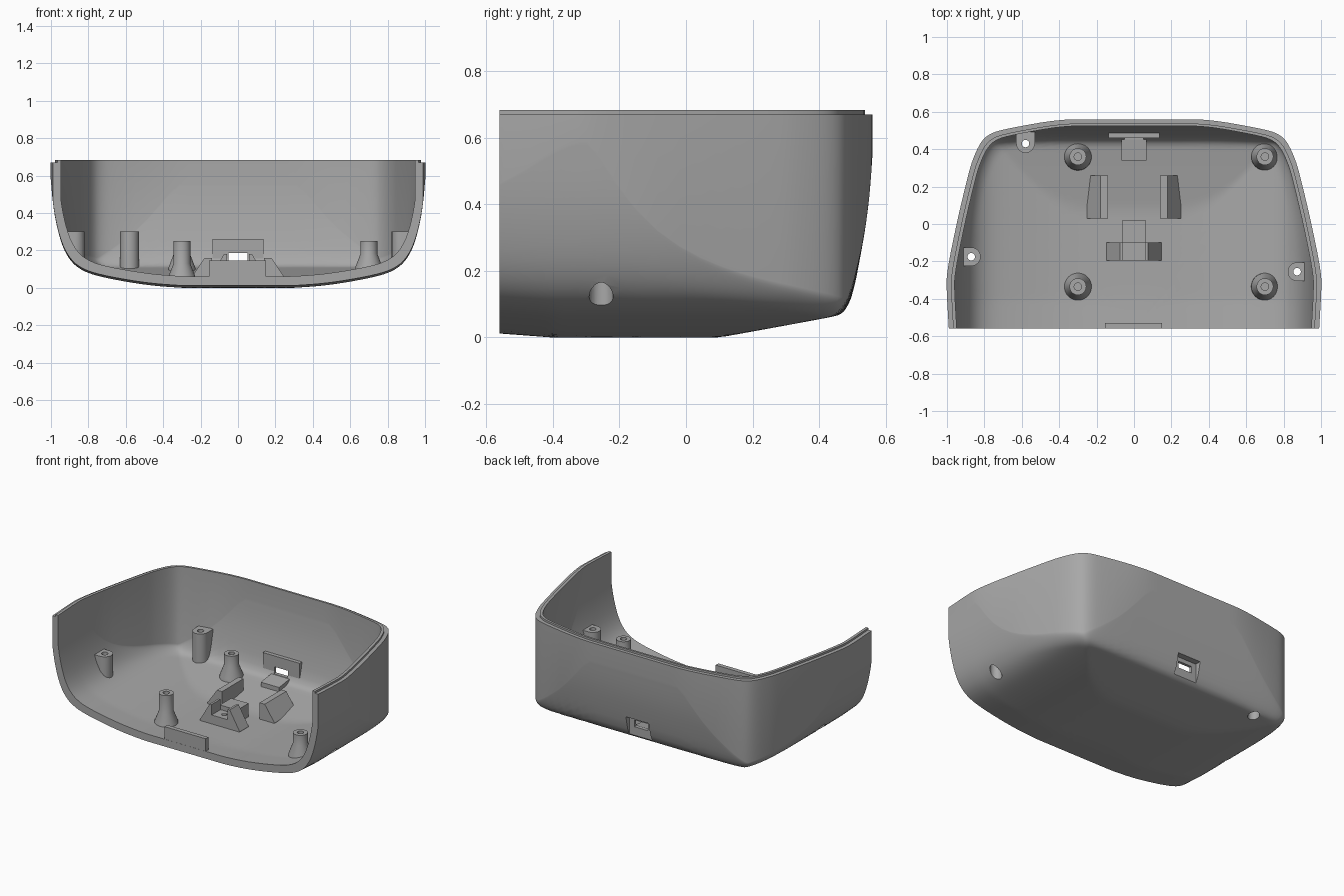
import bpy, bmesh, math
from mathutils import Vector, Matrix

cube = bpy.data.objects.get("Cube")
if cube:
    bpy.data.objects.remove(cube, do_unlink=True)

grey = bpy.data.materials.new("plain grey")
grey.use_nodes = True
GREY = (0.39, 0.39, 0.39, 1)
grey.diffuse_color = GREY
grey.node_tree.nodes["Principled BSDF"].inputs["Base Color"].default_value = GREY
FRONT = -0.56
RIM = 0.67


def finish(name, bm):
    bmesh.ops.remove_doubles(bm, verts=bm.verts, dist=1e-5)
    bmesh.ops.recalc_face_normals(bm, faces=bm.faces)
    mesh = bpy.data.meshes.new(name)
    bm.to_mesh(mesh)
    bm.free()
    ob = bpy.data.objects.new(name, mesh)
    bpy.context.collection.objects.link(ob)
    mesh.materials.append(grey)
    return ob


def activate(ob):
    bpy.ops.object.select_all(action='DESELECT')
    ob.select_set(True)
    bpy.context.view_layer.objects.active = ob


def boolean(ob, other, operation):
    activate(ob)
    mod = ob.modifiers.new("cut", 'BOOLEAN')
    mod.operation, mod.object, mod.solver = operation, other, 'EXACT'
    bpy.ops.object.modifier_apply(modifier=mod.name)


def box(name, x, y, z):
    bm = bmesh.new()
    size = (x[1] - x[0], y[1] - y[0], z[1] - z[0])
    mid = Vector((sum(x), sum(y), sum(z))) / 2
    bmesh.ops.create_cube(bm, size=1, matrix=Matrix.Translation(mid) @ Matrix.Diagonal((*size, 1)))
    return finish(name, bm)


def extrude(name, points, offset):
    bm = bmesh.new()
    face = bm.faces.new([bm.verts.new(p) for p in points])
    res = bmesh.ops.extrude_face_region(bm, geom=[face], use_keep_orig=True)
    verts = [v for v in res["geom"] if isinstance(v, bmesh.types.BMVert)]
    bmesh.ops.translate(bm, verts=verts, vec=offset)
    return finish(name, bm)


def turned(name, x, y, profile, n=32):
    """Closed turned solid from (radius, z) pairs."""
    bm = bmesh.new()
    rings = [[bm.verts.new((x + r * math.cos(math.tau * i / n), y + r * math.sin(math.tau * i / n), z))
              for i in range(n)] for r, z in profile]
    for a, b in zip(rings, rings[1:]):
        for i in range(n):
            bm.faces.new((a[i], a[i - 1], b[i - 1], b[i]))
    bm.faces.new(rings[0])
    bm.faces.new(rings[-1])
    return finish(name, bm)


def soften(points, rounds=2):
    """Corner cutting that keeps both end points."""
    points = [Vector(p) for p in points]
    for _ in range(rounds):
        out = [points[0]]
        for a, b in zip(points, points[1:]):
            out += [a.lerp(b, 0.25), a.lerp(b, 0.75)]
        points = out + [points[-1]]
    return points


# Plan outline of the rim, cross profile (x, z) and lengthwise profile (y, z)
half = [(0.99, FRONT), (1.002, -0.36), (1.002, -0.26), (0.945, 0.02), (0.89, 0.25),
        (0.865, 0.34), (0.82, 0.44), (0.77, 0.485), (0.68, 0.51), (0.4, 0.56), (0.2, 0.56)]
outline = soften(half + [(-x, y) for x, y in reversed(half)])
cross = soften([(0.3, 0), (0.45, 0.01), (0.6, 0.032), (0.75, 0.062), (0.83, 0.09), (0.89, 0.135),
                (0.935, 0.21), (0.965, 0.31), (0.988, 0.43), (1.003, 0.6)])
length = soften([(0.1, 0), (0.2, 0.018), (0.43, 0.06), (0.47, 0.07), (0.492, 0.105), (0.506, 0.15),
                 (0.522, 0.23), (0.541, 0.34), (0.553, 0.44), (0.561, 0.56)])
RINGS = 34


def sample(profile, v):
    """Height of a profile at one position."""
    if v <= profile[0][0]:
        return 0
    for a, b in zip(profile, profile[1:]):
        if v <= b[0]:
            return a[1] + (b[1] - a[1]) * (v - a[0]) / (b[0] - a[0])
    return profile[-1][1]


def floor_height(x, y):
    z = max(sample(cross, abs(x)), sample(length, y))
    return z + 0.075 * max(0, -0.4 - y) * (1 - z / RIM)


def column(p):
    """Outer skin points under one rim point, from the rim to the floor centre."""
    pts = [(p.x, p.y, RIM)]
    for k in range(RINGS + 1):
        s = 1 - (k / RINGS) ** 2
        x, y = p.x * s, (p.y - FRONT) * s + FRONT
        z = floor_height(x, y)
        t = max(0, (s - 0.94) / 0.06)
        fillet = 0.06 * (1 - math.sqrt(1 - min(1, t) ** 2))
        pts.append((x, y, z + fillet * max(0, 1 - z / 0.3)))
    return pts


def shrink(p, sx, sy, lift=0.0):
    return (p[0] * sx, (p[1] - FRONT) * sy + FRONT, p[2] + lift * (1 - p[2] / RIM))


def skin(bm, columns):
    rows = [[bm.verts.new(p) for p in col] for col in columns]
    for a, b in zip(rows, rows[1:]):
        for i in range(len(a) - 1):
            bm.faces.new((a[i], a[i + 1], b[i + 1], b[i]))
    return rows


# Shell: outer skin, stepped rim, inner skin and flat front edge
outer = [column(p) for p in outline]
bm = bmesh.new()
columns = []
for col in outer:
    inner = [shrink(p, 0.957, 0.968, 0.05) for p in col]
    step = shrink(col[0], 0.976, 0.98)
    lip = (step[0], step[1], 0.683)
    lip_in = (inner[0][0], inner[0][1], 0.683)
    columns.append(list(reversed(col)) + [step, lip, lip_in] + inner)
rows = skin(bm, columns)
n = len(outer[0])
for row in (rows[0], rows[-1]):
    out, inn = row[:n][::-1], row[n + 3:]
    for i in range(n - 1):
        bm.faces.new((out[i], out[i + 1], inn[i + 1], inn[i]))
    bm.faces.new((out[0], inn[0], row[n + 2], row[n + 1], row[n]))
shell = finish("shell", bm)

# Solid helper used to trim parts that meet the wall
bm = bmesh.new()
rows = skin(bm, [[shrink(p, 0.975, 0.98, 0.025) for p in col] for col in outer])
bm.faces.new([r[0] for r in rows])
bm.faces.new(rows[0] + rows[-1][-2::-1])
hull = finish("trim_helper", bm)

parts = [shell]

# Screw lugs rounded towards the middle, with stepped through holes
for name, x, y, turn in (("right_lug", -0.87, -0.175, 0), ("left_lug", 0.872, -0.255, math.pi),
                         ("back_lug", -0.58, 0.43, -math.pi / 2)):
    pts = [(-0.15, -0.05, 0)]
    pts += [(0.05 * math.cos(a), 0.05 * math.sin(a), 0)
            for a in (math.pi * (i / 12 - 0.5) for i in range(13))]
    pts += [(-0.15, 0.05, 0)]
    place = Matrix.Translation((x, y, 0)) @ Matrix.Rotation(turn, 4, 'Z')
    lug = extrude(name, [place @ Vector(p) for p in pts], (0, 0, 0.3))
    boolean(lug, hull, 'INTERSECT')
    drill = turned("drill", x, y, [(0.036, -0.1), (0.036, 0.24), (0.02, 0.24), (0.02, 0.4)])
    for ob in (lug, shell):
        boolean(ob, drill, 'DIFFERENCE')
    bpy.data.objects.remove(drill, do_unlink=True)
    parts.append(lug)

# Flared standoffs with blind holes
for x, sx in ((-0.3, "right"), (0.7, "left")):
    for y, sy in ((-0.335, "front"), (0.36, "back")):
        base = floor_height(x, y) + 0.02
        standoff = turned(f"{sy}_{sx}_standoff", x, y,
                          [(0.075, base), (0.072, base + 0.04), (0.045, base + 0.11), (0.045, 0.25),
                           (0.02, 0.25), (0.02, 0.13)])
        boolean(standoff, hull, 'INTERSECT')
        parts.append(standoff)

# Wedge rails and centre clip wings, mirrored
for m, sx in ((1, "left"), (-1, "right")):
    rail = [(0.14, 0.03), (0.25, 0.03), (0.25, 0.055), (0.178, 0.16), (0.14, 0.16)]
    parts.append(extrude(sx + "_rail", [(m * x, 0.03, z) for x, z in rail], (0, 0.23, 0)))
    wing = [(0.06, 0.03), (0.148, 0.03), (0.148, 0.055), (0.075, 0.18), (0.06, 0.18)]
    parts.append(extrude(sx + "_clip_wing", [(m * x, -0.195, z) for x, z in wing], (0, 0.095, 0)))
parts.append(box("clip_base", (-0.065, 0.065), (-0.195, -0.1), (0.03, 0.11)))
parts.append(box("clip_back", (-0.065, 0.065), (-0.1, 0.02), (0.03, 0.14)))
parts.append(turned("clip_pin", 0, -0.147, [(0.016, 0.1), (0.016, 0.115)], 20))

# Front tab and rear socket plate with its ledge
parts.append(box("front_tab", (-0.155, 0.15), (-0.559, -0.53), (0.03, 0.145)))
plate = box("socket_plate", (-0.137, 0.137), (0.46, 0.495), (0.07, 0.26))
boolean(plate, hull, 'INTERSECT')
ledge = [(0.34, 0.07), (0.34, 0.125), (0.46, 0.14), (0.46, 0.08)]
parts += [plate, extrude("socket_ledge", [(-0.068, y, z) for y, z in ledge], (0.136, 0, 0))]

# Socket slot and the pocket around it on the outside
slot = box("slot_cutter", (-0.05, 0.05), (0.4, 0.7), (0.142, 0.187))
pocket = box("pocket_cutter", (-0.085, 0.085), (0.478, 0.7), (0.075, 0.215))
for cutter in (slot, pocket):
    for ob in (shell, plate):
        boolean(ob, cutter, 'DIFFERENCE')
for helper in (slot, pocket, hull):
    bpy.data.objects.remove(helper, do_unlink=True)

for ob in parts:
    activate(ob)
    bpy.ops.object.shade_smooth_by_angle(angle=math.radians(30))
